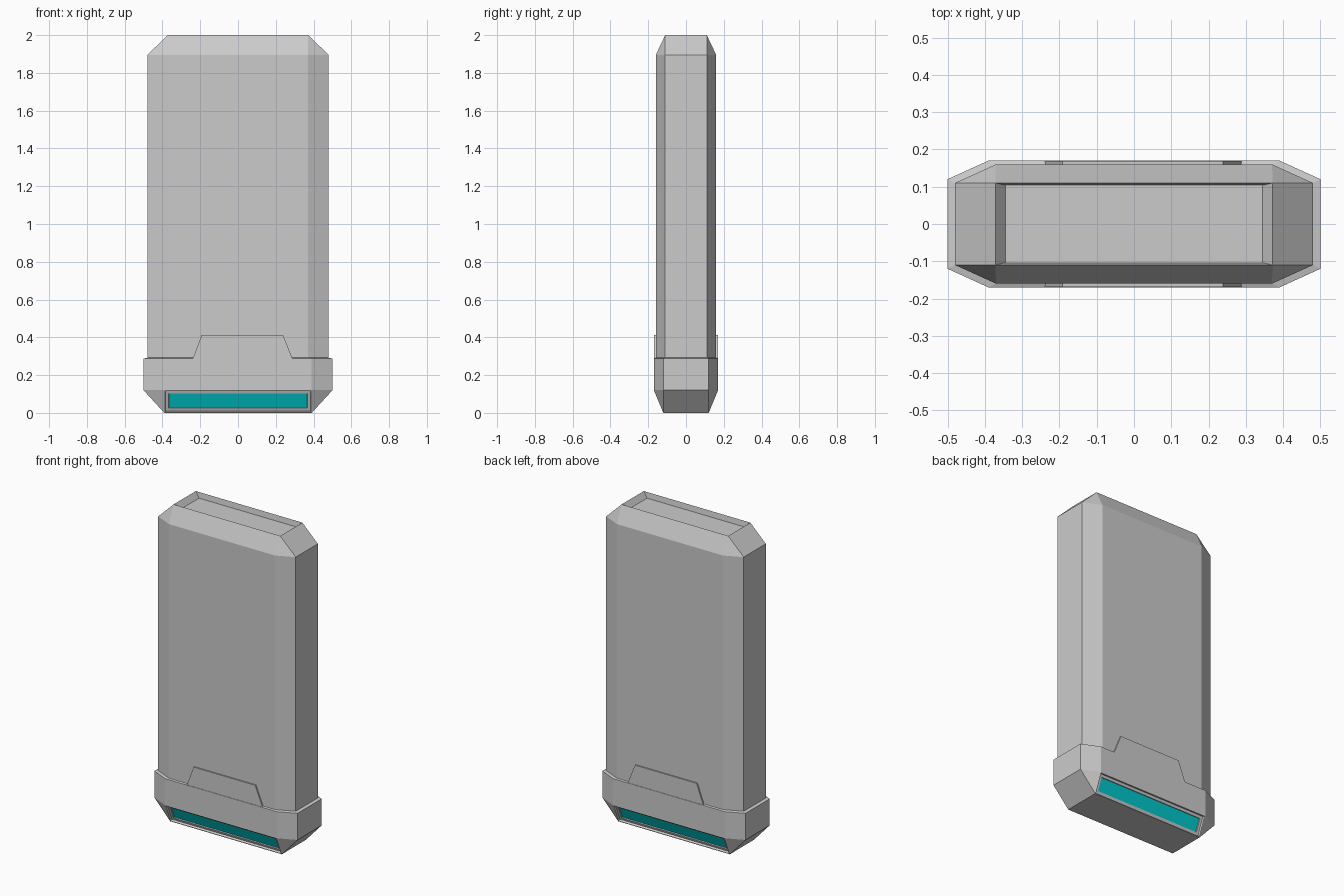
import bpy, bmesh
from mathutils import Vector

if "Cube" in bpy.data.objects:
    bpy.data.objects.remove(bpy.data.objects["Cube"])


def finish(bm, name):
    bmesh.ops.recalc_face_normals(bm, faces=bm.faces)
    mesh = bpy.data.meshes.new(name)
    bm.to_mesh(mesh)
    bm.free()
    ob = bpy.data.objects.new(name, mesh)
    bpy.context.collection.objects.link(ob)
    return ob


def loft(sections, cap_first=False, cap_last=False):
    """Skin chamfered-rectangle sections (half_x, half_y, flat_x, flat_y, z)."""
    bm = bmesh.new()
    rings = []
    for X, Y, fx, fy, z in sections:
        pts = [(X, -fy), (X, fy), (fx, Y), (-fx, Y), (-X, fy), (-X, -fy), (-fx, -Y), (fx, -Y)]
        rings.append([bm.verts.new((x, y, z)) for x, y in pts])
    for a, b in zip(rings, rings[1:]):
        for i in range(8):
            j = (i + 1) % 8
            bm.faces.new((a[i], a[j], b[j], b[i]))
    if cap_first:
        bm.faces.new(rings[0][::-1])
    if cap_last:
        bm.faces.new(rings[-1])
    bmesh.ops.remove_doubles(bm, verts=bm.verts, dist=0.0005)
    bmesh.ops.recalc_face_normals(bm, faces=bm.faces)
    return bm


# Main body sleeve
finish(loft([(.48, .16, .37, .11, .29), (.48, .16, .37, .11, 1.6)]), "body")

# Upper band with bevelled rim and shallow well in the top
bm = loft([(.48, .16, .37, .11, 1.6), (.48, .16, .37, .11, 1.895),
           (.372, .11, .372, .11, 2.0), (.345, .104, .345, .104, 1.965)], cap_last=True)
for f in bm.faces:
    f.normal_update()
    if f.calc_center_median().length < 1.97 and abs(f.normal.z) > .99 and f.normal.z < 0:
        f.normal_flip()
finish(bm, "top_cap")

# Base collar with bevelled underside
bm = loft([(.39, .12, .39, .12, 0), (.5, .17, .39, .12, .12),
           (.5, .17, .39, .12, .288), (.48, .16, .37, .11, .292)], cap_first=True)
slots = [f for f in bm.faces
         if abs(f.calc_center_median().x) < .05 and .03 < f.calc_center_median().z < .1]

# Recessed panels, front and back, each with a sunken lit strip
for thick, depth in ((.006, 0), (.004, -.012), (.023, 0), (.002, -.006)):
    bmesh.ops.inset_individual(bm, faces=slots, thickness=thick, depth=depth)
strips = [[v.co.copy() for v in f.verts] for f in slots]
bmesh.ops.delete(bm, geom=slots, context='FACES_ONLY')
finish(bm, "base_collar")

cyan = bpy.data.materials.new("cyan_light")
cyan.diffuse_color = (0.0, 0.62, 0.64, 1)
cyan.use_nodes = True
cyan.node_tree.nodes["Principled BSDF"].inputs["Base Color"].default_value = cyan.diffuse_color
for side, pts in zip(("a", "b"), strips):
    bm = bmesh.new()
    face = bm.faces.new([bm.verts.new(p) for p in pts])
    face.normal_update()
    if face.normal.y * face.calc_center_median().y < 0:
        face.normal_flip()
    mesh = bpy.data.meshes.new("light_strip_" + side)
    bm.to_mesh(mesh)
    bm.free()
    mesh.materials.append(cyan)
    bpy.context.collection.objects.link(bpy.data.objects.new("light_strip_" + side, mesh))

# Raised trapezoid tabs on both wide faces
for name, s in (("front_tab", -1), ("back_tab", 1)):
    bm = bmesh.new()
    outline = [(-.24, .285), (.29, .285), (.238, .413), (-.192, .413)]
    face = bm.faces.new([bm.verts.new((x, s * .158, z)) for x, z in outline])
    ext = bmesh.ops.extrude_face_region(bm, geom=[face])
    moved = [g for g in ext["geom"] if isinstance(g, bmesh.types.BMVert)]
    bmesh.ops.translate(bm, verts=moved, vec=Vector((0, s * .0105, 0)))
    finish(bm, name)
